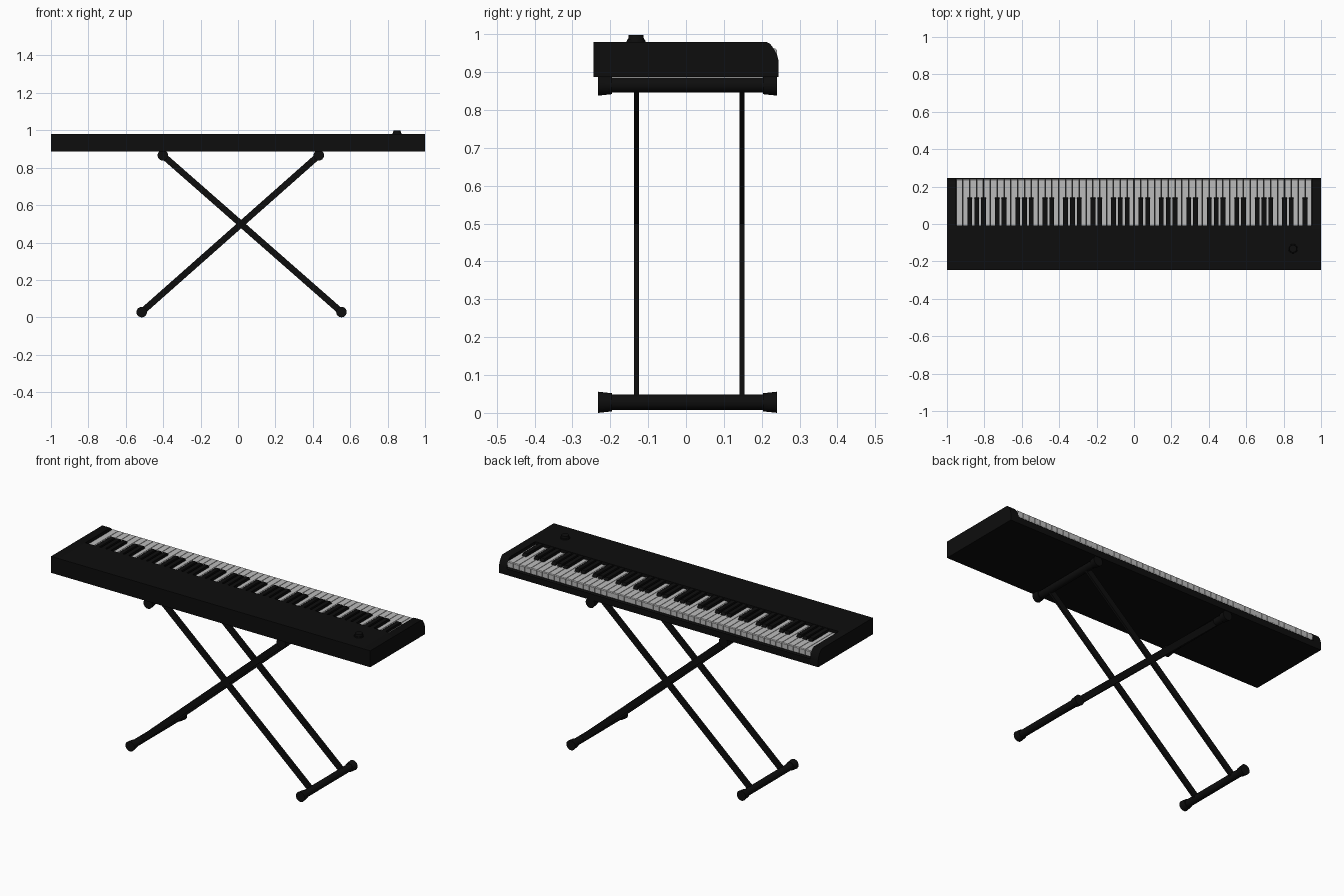
import bpy, bmesh, math
from mathutils import Matrix, Vector

if "Cube" in bpy.data.objects:
    bpy.data.objects.remove(bpy.data.objects["Cube"])


def material(name, c):
    m = bpy.data.materials.new(name)
    m.diffuse_color = (*c, 1)
    m.use_nodes = True
    m.node_tree.nodes["Principled BSDF"].inputs["Base Color"].default_value = m.diffuse_color
    return m


BLACK = material("matte black", (0.004, 0.004, 0.004))
WHITE = material("key white", (0.5, 0.5, 0.5))


def finish(name, bm, mat, smooth=False):
    bmesh.ops.recalc_face_normals(bm, faces=bm.faces)
    me = bpy.data.meshes.new(name)
    bm.to_mesh(me)
    bm.free()
    me.materials.append(mat)
    ob = bpy.data.objects.new(name, me)
    bpy.context.collection.objects.link(ob)
    if smooth:
        bpy.context.view_layer.objects.active = ob
        ob.select_set(True)
        bpy.ops.object.shade_smooth_by_angle(angle=math.radians(35))
        ob.select_set(False)
    return ob


def extrude_x(bm, profile, x0, x1):
    """Prism from a (y, z) profile running along x."""
    a = [bm.verts.new((x0, y, z)) for y, z in profile]
    b = [bm.verts.new((x1, y, z)) for y, z in profile]
    bm.faces.new(a)
    bm.faces.new(b[::-1])
    n = len(a)
    for i in range(n):
        bm.faces.new((a[i], b[i], b[(i + 1) % n], a[(i + 1) % n]))


def cone_y(bm, x, z, y0, y1, r0, r1, seg=24):
    """Round bar along y, radius r0 at y0 and r1 at y1."""
    m = Matrix.Translation((x, (y0 + y1) / 2, z)) @ Matrix.Rotation(-math.pi / 2, 4, 'X')
    bmesh.ops.create_cone(bm, cap_ends=True, segments=seg, radius1=r0, radius2=r1,
                          depth=y1 - y0, matrix=m)


BOTTOM, TOP, KEY_X = 0.887, 0.98, 0.951

# Case: rear control panel plus thin key bed and front lip in one profile
bm = bmesh.new()
extrude_x(bm, [(-0.245, BOTTOM), (0.245, BOTTOM), (0.245, 0.922), (0.238, 0.928),
               (-0.008, 0.928), (-0.008, TOP), (-0.245, TOP)], -KEY_X, KEY_X)
finish("case", bm, BLACK)

# End cheeks with rounded front top edge
cheek = [(-0.245, BOTTOM), (0.245, BOTTOM), (0.245, 0.928), (0.241, 0.944),
         (0.235, 0.957), (0.227, 0.969), (0.221, 0.976), (0.212, TOP), (-0.245, TOP)]
for side, s in (("left", -1), ("right", 1)):
    bm = bmesh.new()
    extrude_x(bm, cheek, s * KEY_X, s * 1.0)
    finish(side + "_cheek", bm, BLACK, True)

# White keys: 52, lowest note at +x because the player sits at +y
N = 52
W = 2 * KEY_X / N
white = bmesh.new()
black = bmesh.new()
white_profile = [(-0.008, 0.928), (0.236, 0.928), (0.24, 0.934), (0.24, 0.959),
                 (0.236, 0.963), (-0.008, 0.963)]
black_profile = [(-0.008, 0.95), (0.142, 0.95), (0.142, 0.965), (0.133, 0.978), (-0.008, 0.978)]
for i in range(N):
    x = KEY_X - i * W
    extrude_x(white, white_profile, x - W + 0.0014, x - 0.0014)
    # Black key at the boundary after A, C, D, F and G
    if i % 7 in (0, 2, 3, 5, 6) and i < N - 1:
        extrude_x(black, black_profile, x - W - 0.0125, x - W + 0.0125)
finish("white_keys", white, WHITE)
finish("black_keys", black, BLACK)

# Volume knob: low collar and raised cap
bm = bmesh.new()
for r0, r1, z0, z1 in ((0.025, 0.024, 0.979, 0.986), (0.021, 0.0195, 0.986, 0.998)):
    bmesh.ops.create_cone(bm, cap_ends=True, segments=32, radius1=r0, radius2=r1, depth=z1 - z0,
                          matrix=Matrix.Translation((0.85, -0.132, (z0 + z1) / 2)))
finish("knob", bm, BLACK, True)

# Stand: two crossing frames, each with a pair of flat legs and two round crossbars
frames = {"first": ((-0.402, 0.866), (0.553, 0.028)),
          "second": ((0.432, 0.866), (-0.515, 0.028))}
for name, ends in frames.items():
    p, q = (Vector((x, 0, z)) for x, z in ends)
    d = q - p
    angle = math.atan2(-d.z, d.x)
    bm = bmesh.new()
    for y in (-0.131, 0.148):
        m = (Matrix.Translation((p + q) / 2 + Vector((0, y, 0)))
             @ Matrix.Rotation(angle, 4, 'Y') @ Matrix.Diagonal((d.length, 0.013, 0.034, 1)))
        bmesh.ops.create_cube(bm, size=1, matrix=m)
    finish(name + "_legs", bm, BLACK)

    for level, (x, z) in zip(("top", "bottom"), ends):
        bm = bmesh.new()
        cone_y(bm, x, z, -0.2, 0.21, 0.02, 0.02)
        finish(f"{name}_{level}_crossbar", bm, BLACK, True)
        # Flared rubber end caps
        bm = bmesh.new()
        cone_y(bm, x, z, -0.232, -0.196, 0.028, 0.024)
        cone_y(bm, x, z, 0.204, 0.241, 0.024, 0.028)
        finish(f"{name}_{level}_end_caps", bm, BLACK, True)
